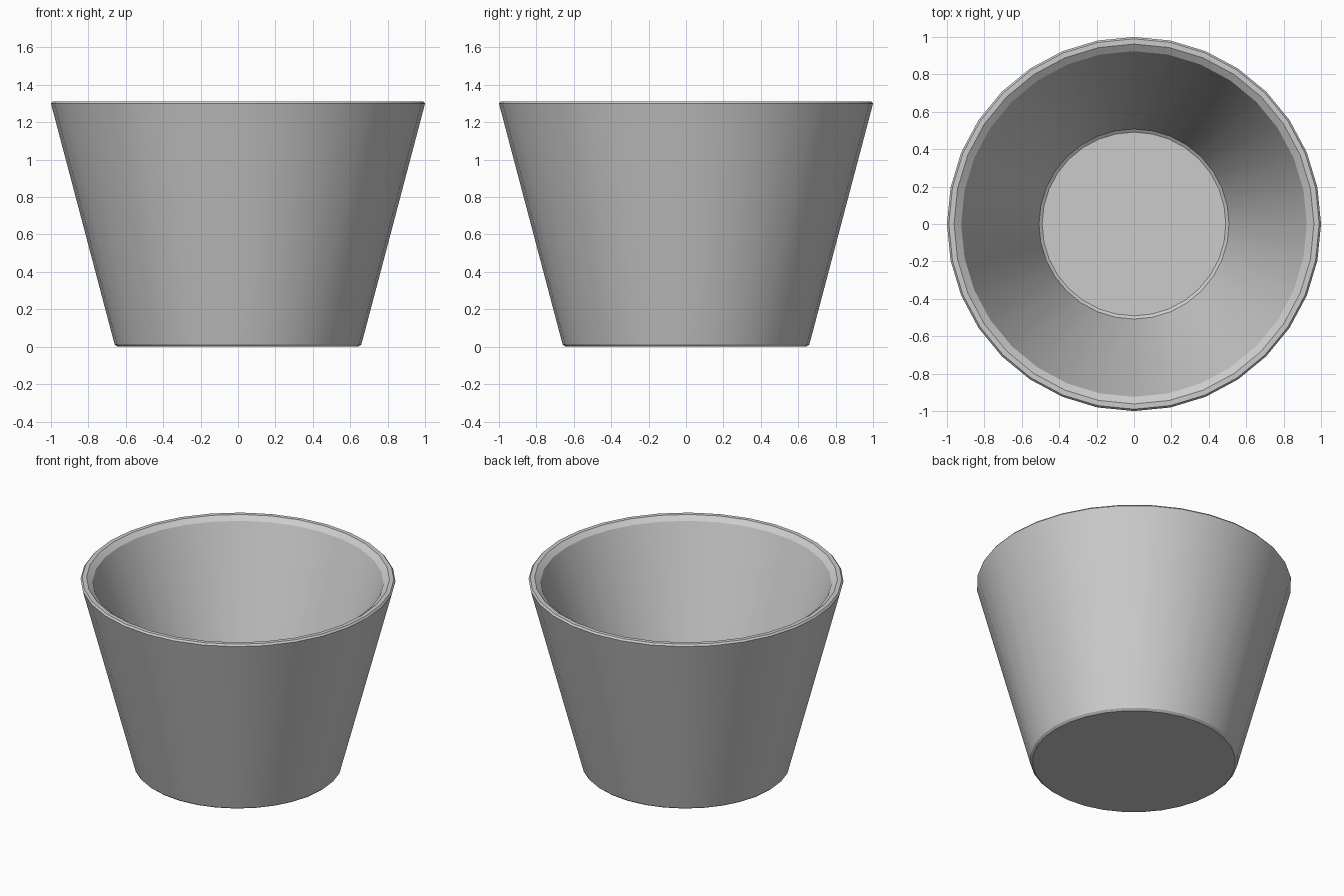
import bpy, bmesh
from math import cos, sin, tau, radians

if "Cube" in bpy.data.objects:
    bpy.data.objects.remove(bpy.data.objects["Cube"])

SIDES = 32

# Cup profile (radius, height): outside bottom, up the wall, over the rim, down inside
PROFILE = [
    (0.645, 0.0), (0.66, 0.013),      # bottom chamfer
    (1.0, 1.30), (0.99, 1.312),       # outer rim chamfer
    (0.962, 1.312), (0.924, 1.285),   # inner rim chamfer
    (0.508, 0.13), (0.491, 0.118),    # inner floor chamfer
]

bm = bmesh.new()
rings = [[bm.verts.new((r * cos(tau * i / SIDES), r * sin(tau * i / SIDES), z))
          for i in range(SIDES)] for r, z in PROFILE]

# Walls and chamfers
for low, high in zip(rings, rings[1:]):
    for i in range(SIDES):
        j = (i + 1) % SIDES
        bm.faces.new((low[i], low[j], high[j], high[i]))

# Underside and inner floor
bm.faces.new(rings[0][::-1])
bm.faces.new(rings[-1])
bmesh.ops.recalc_face_normals(bm, faces=bm.faces)

mesh = bpy.data.meshes.new("cup")
bm.to_mesh(mesh)
bm.free()
cup = bpy.data.objects.new("cup", mesh)
bpy.context.collection.objects.link(cup)

# Smooth walls, sharp chamfer edges
bpy.context.view_layer.objects.active = cup
cup.select_set(True)
bpy.ops.object.shade_smooth_by_angle(angle=radians(30))
